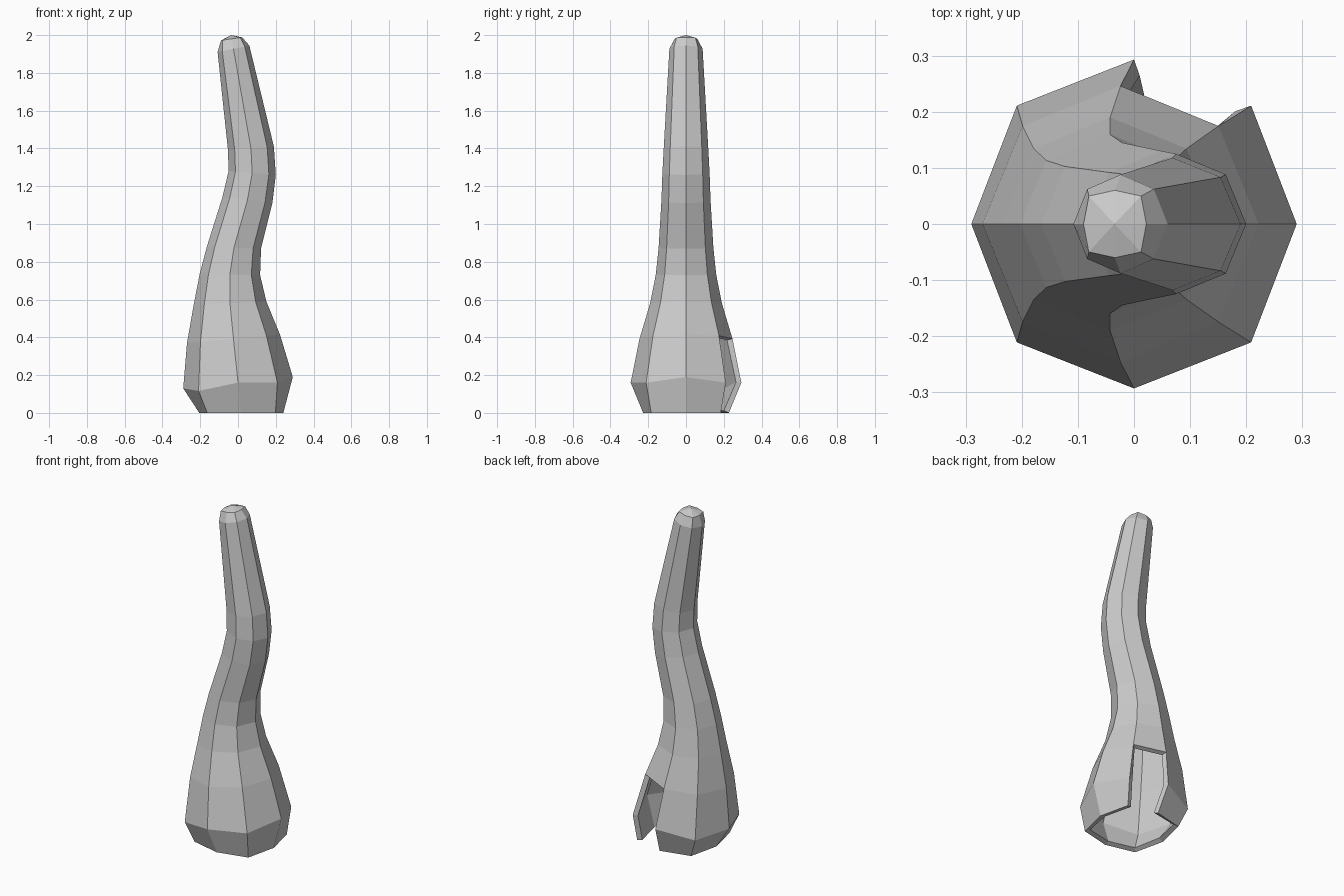
import bpy, bmesh
from math import sin, cos, pi

# Rings: x left, z left, x right, z right, half depth, diagonal factor, diagonal z shift
RINGS = [
    (-0.205, 0.0, 0.24, 0.0, 0.227, 0.81, 0),
    (-0.29, 0.13, 0.29, 0.19, 0.293, 0.72, -0.022),
    (-0.27, 0.37, 0.222, 0.415, 0.246, 0.71, 0),
    (-0.235, 0.57, 0.15, 0.59, 0.19, 0.707, 0),
    (-0.203, 0.735, 0.117, 0.73, 0.16, 0.707, 0),
    (-0.165, 0.88, 0.122, 0.87, 0.145, 0.707, 0),
    (-0.083, 1.14, 0.182, 1.11, 0.13, 0.707, 0),
    (-0.05, 1.28, 0.20, 1.26, 0.125, 0.707, 0),
    (-0.053, 1.39, 0.19, 1.41, 0.118, 0.707, 0),
    (-0.108, 1.91, 0.06, 1.945, 0.088, 0.707, 0),
    (-0.09, 1.972, 0.022, 1.988, 0.06, 0.83, 0),
]

bm = bmesh.new()
loops = []
for xl, zl, xr, zr, ry, dg, dz in RINGS:
    loop = []
    for i in range(8):
        k = dg / 0.7071 if i % 2 else 1.0
        c, s = cos(i * pi / 4) * k, sin(i * pi / 4) * k
        z = (zl + zr) / 2 + (zr - zl) / 2 * c + (dz if i % 2 else 0)
        loop.append(bm.verts.new(((xl + xr) / 2 + (xr - xl) / 2 * c, ry * s, z)))
    loops.append(loop)

# Side walls, leaving the opening at the back right of the base
for r, (a, b) in enumerate(zip(loops, loops[1:])):
    for i in range(8):
        if r < 2 and i == 1:
            continue
        j = (i + 1) % 8
        bm.faces.new((a[i], a[j], b[j], b[i]))

# Low rounded tip
tip = bm.verts.new((-0.035, 0, 2.0))
for i in range(8):
    bm.faces.new((loops[-1][i], loops[-1][(i + 1) % 8], tip))

mesh = bpy.data.meshes.new("curved_shell")
bm.to_mesh(mesh)
bm.free()
shell = bpy.data.objects.new("curved_shell", mesh)
bpy.context.collection.objects.link(shell)

# Wall thickness, growing inward
wall = shell.modifiers.new("wall", "SOLIDIFY")
wall.thickness = 0.03
wall.offset = -1
